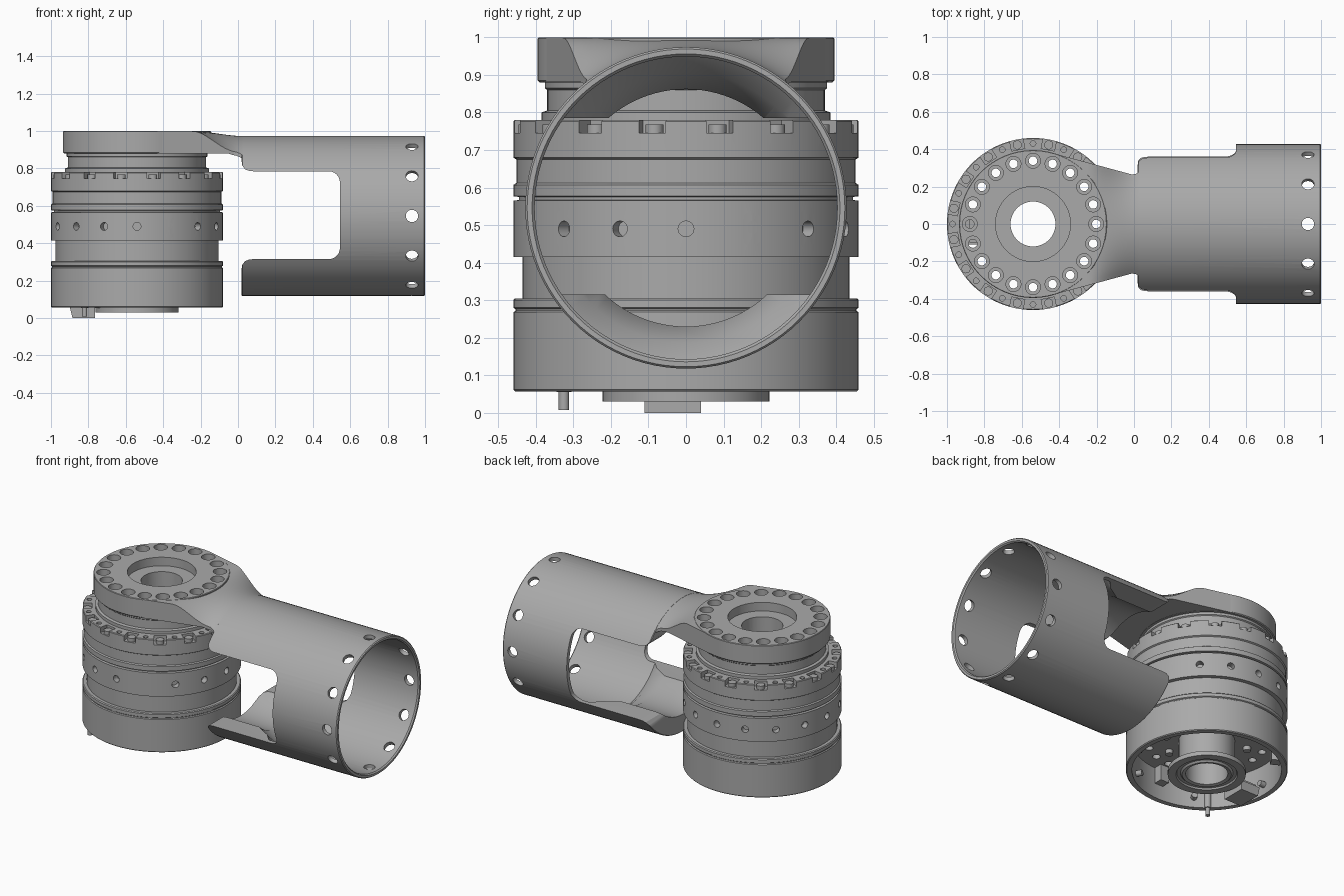
import bpy, bmesh
from math import sin, cos, pi, sqrt, radians
from mathutils import Matrix, Vector

if "Cube" in bpy.data.objects:
    bpy.data.objects.remove(bpy.data.objects["Cube"])

metal = bpy.data.materials.new("machined_grey")
metal.use_nodes = True
metal.diffuse_color = (0.4, 0.4, 0.4, 1)
metal.node_tree.nodes["Principled BSDF"].inputs["Base Color"].default_value = (0.4, 0.4, 0.4, 1)

JX = -0.54       # joint axis
TZ = 0.546       # sleeve axis height
JOINT = Matrix.Translation((JX, 0, 0))
SLEEVE = Matrix.Translation((0, 0, TZ)) @ Matrix.Rotation(pi / 2, 4, 'Y')


def make(name, bm, matrix=Matrix(), helper=False):
    bmesh.ops.transform(bm, matrix=matrix, verts=bm.verts)
    bmesh.ops.recalc_face_normals(bm, faces=bm.faces)
    me = bpy.data.meshes.new(name)
    bm.to_mesh(me)
    bm.free()
    me.materials.append(metal)
    ob = bpy.data.objects.new(name, me)
    bpy.context.scene.collection.objects.link(ob)
    if helper:
        ob.hide_render = True
        ob.display_type = 'WIRE'
    return ob


def lathe(name, profile, matrix, n=96):
    """Spin a closed (radius, height) outline around z."""
    bm = bmesh.new()
    rings = [[bm.verts.new((r * cos(2 * pi * i / n), r * sin(2 * pi * i / n), z))
              for i in range(n)] for r, z in profile]
    for a, b in zip(rings, rings[1:] + rings[:1]):
        for i in range(n):
            j = (i + 1) % n
            bm.faces.new((a[i], a[j], b[j], b[i]))
    return make(name, bm, matrix)


def cylinder(bm, r, z0, z1, matrix=Matrix(), n=20):
    bmesh.ops.create_cone(bm, cap_ends=True, segments=n, radius1=r, radius2=r, depth=z1 - z0,
                          matrix=matrix @ Matrix.Translation((0, 0, (z0 + z1) / 2)))


def box(bm, lo, hi, matrix=Matrix()):
    lo, hi = Vector(lo), Vector(hi)
    bmesh.ops.create_cube(bm, size=1, matrix=matrix @ Matrix.Translation((lo + hi) / 2)
                          @ Matrix.Diagonal((*(hi - lo), 1)))


def around(count, offset=0.0):
    return [Matrix.Rotation(2 * pi * (i + offset) / count, 4, 'Z') for i in range(count)]


def shift(x, y, z):
    return Matrix.Translation((x, y, z))


def upright_ring(bm, count, radius, r, z0, z1, offset=0.0):
    for m in around(count, offset):
        cylinder(bm, r, z0, z1, m @ shift(radius, 0, 0))


def radial_ring(bm, count, z, r, r0, r1, offset=0.0):
    for m in around(count, offset):
        cylinder(bm, r, r0, r1, m @ shift(0, 0, z) @ Matrix.Rotation(pi / 2, 4, 'Y'))


def prism_xz(bm, pts, half_width):
    sides = [[bm.verts.new((x, y, z)) for x, z in pts] for y in (-half_width, half_width)]
    for s in sides:
        bm.faces.new(s)
    for i in range(len(pts)):
        j = (i + 1) % len(pts)
        bm.faces.new((sides[0][i], sides[0][j], sides[1][j], sides[1][i]))


def finish(ob, cutters=()):
    bpy.ops.object.select_all(action='DESELECT')
    bpy.context.view_layer.objects.active = ob
    ob.select_set(True)
    for c in cutters:
        mod = ob.modifiers.new("cut", 'BOOLEAN')
        mod.operation, mod.solver, mod.object = 'DIFFERENCE', 'EXACT', c
        bpy.ops.object.modifier_apply(modifier=mod.name)
    bpy.ops.object.shade_smooth_by_angle(angle=radians(30))


# Cutters for the end disc bolt circle and centre bore
bm = bmesh.new()
upright_ring(bm, 20, 0.338, 0.04, 0.92, 1.1)
cylinder(bm, 0.2, 0.945, 1.1, n=64)
wide_bores = make("wide_bores", bm, JOINT, True)
bm = bmesh.new()
upright_ring(bm, 20, 0.338, 0.023, -0.1, 1.15)
cylinder(bm, 0.12, -0.1, 1.15, n=64)
through_bores = make("through_bores", bm, JOINT, True)

# Cutters for the actuator housing: side holes, top notches, small top holes
bm = bmesh.new()
radial_ring(bm, 16, 0.49, 0.021, 0.42, 0.5)
for m in around(16, 0.5):
    box(bm, (0.405, -0.036, 0.745), (0.5, 0.036, 0.85), m)
upright_ring(bm, 16, 0.43, 0.015, 0.72, 0.85)
housing_cuts = make("housing_cuts", bm, JOINT, True)

# Actuator housing with open base, grooves and collar
housing = lathe("actuator_housing", [
    (0.06, 0.25), (0.425, 0.25), (0.425, 0.057), (0.455, 0.057), (0.46, 0.062),
    (0.46, 0.268), (0.454, 0.272), (0.454, 0.276), (0.46, 0.28), (0.46, 0.3), (0.455, 0.305),
    (0.435, 0.305), (0.435, 0.415), (0.46, 0.415), (0.46, 0.565), (0.445, 0.567),
    (0.445, 0.575), (0.46, 0.577), (0.46, 0.607), (0.452, 0.612), (0.452, 0.675),
    (0.46, 0.68), (0.46, 0.776), (0.456, 0.78), (0.385, 0.78), (0.385, 0.8),
    (0.37, 0.805), (0.37, 0.86), (0.376, 0.865), (0.376, 0.885), (0.06, 0.885)], JOINT)
finish(housing, [through_bores, housing_cuts])

# Screws seated in the collar notches
bm = bmesh.new()
upright_ring(bm, 16, 0.431, 0.024, 0.74, 0.768, 0.5)
finish(make("collar_screws", bm, JOINT))

# Hollow hub and its flange under the housing
hub = lathe("lower_hub", [(0.12, 0.035), (0.14, 0.03), (0.15, 0.04), (0.17, 0.04), (0.175, 0.03),
                          (0.222, 0.03), (0.222, 0.057), (0.16, 0.065), (0.16, 0.26),
                          (0.12, 0.26)], JOINT, 64)
finish(hub)

# Fittings inside the base: roof screws, wall screws and lugs
bm = bmesh.new()
upright_ring(bm, 8, 0.24, 0.022, 0.225, 0.255, 0.5)
radial_ring(bm, 6, 0.12, 0.018, 0.39, 0.43)
for m in around(6, 0.5):
    box(bm, (0.37, -0.03, 0.15), (0.43, 0.03, 0.255), m)
finish(make("base_fittings", bm, JOINT))

# Cable connector and locating pin
bm = bmesh.new()
prism_xz(bm, [(-0.9, 0.06), (-0.885, 0), (-0.765, 0), (-0.765, 0.06)], 0.075)
finish(make("cable_connector", bm, shift(0, -0.035, 0)))
bm = bmesh.new()
box(bm, (-0.88, -0.1, 0.055), (-0.72, 0.03, 0.075))
finish(make("connector_board", bm))
bm = bmesh.new()
cylinder(bm, 0.014, 0.008, 0.06)
cylinder(bm, 0.02, 0.055, 0.255)
finish(make("locating_pin", bm, shift(-0.82, -0.325, 0)))

# End disc of the arm
disc = lathe("arm_end_disc", [(0.06, 0.88), (0.39, 0.88), (0.395, 0.885), (0.395, 0.997),
                              (0.392, 1.0), (0.06, 1.0)], JOINT)
finish(disc, [wide_bores, through_bores])

# Tapered neck blending the disc into the sleeve
bm = bmesh.new()
STEPS, ACROSS = 24, 24
rows = []
for i in range(STEPS + 1):
    x = -0.43 + 0.48 * i / STEPS
    half = 0.38 - 0.27 * (x + 0.438) + max(0, x) * 0.9
    t = min(1, max(0, (x + 0.24) / 0.27))
    t = t * t * (3 - 2 * t)
    top, low = [], []
    for k in range(ACROSS + 1):
        y = half * (2 * k / ACROSS - 1)
        arc = TZ + sqrt(0.427 ** 2 - y * y)
        z = 0.999 * (1 - t) + arc * t
        top.append(bm.verts.new((x, y, z)))
        low.append(bm.verts.new((x, y, min(0.881, z - 0.02))))
    rows.append(top + low[::-1])
for a, b in zip(rows, rows[1:]):
    for k in range(len(a)):
        j = (k + 1) % len(a)
        bm.faces.new((a[k], a[j], b[j], b[k]))
bm.faces.new(rows[0])
bm.faces.new(rows[-1])
finish(make("arm_neck", bm), [wide_bores, through_bores])

# Sleeve with side openings and a ring of screw holes
bm = bmesh.new()
edge = [(-0.1, 0.26), (0.019, 0.26), (0.023, 0.285), (0.038, 0.305), (0.06, 0.313), (0.08, 0.315)]
edge += [(0.485 + 0.06 * sin(a), 0.375 - 0.06 * cos(a)) for a in (radians(15 * k) for k in range(7))]
prism_xz(bm, edge + [(x, 1.1 - z) for x, z in reversed(edge)], 0.6)
side_opening = make("side_opening", bm, Matrix(), True)
bm = bmesh.new()
radial_ring(bm, 12, 0.93, 0.033, 0.3, 0.5)
screw_holes = make("screw_holes", bm, SLEEVE, True)
sleeve = lathe("arm_sleeve", [(0.316, 0.02), (0.424, 0.02), (0.428, 0.024), (0.428, 0.994),
                              (0.423, 1.0), (0.41, 1.0), (0.403, 0.992), (0.403, 0.45),
                              (0.36, 0.4), (0.316, 0.3)], SLEEVE)
finish(sleeve, [side_opening, screw_holes])

for helper in (wide_bores, through_bores, housing_cuts, side_opening, screw_holes):
    helper.hide_set(True)
